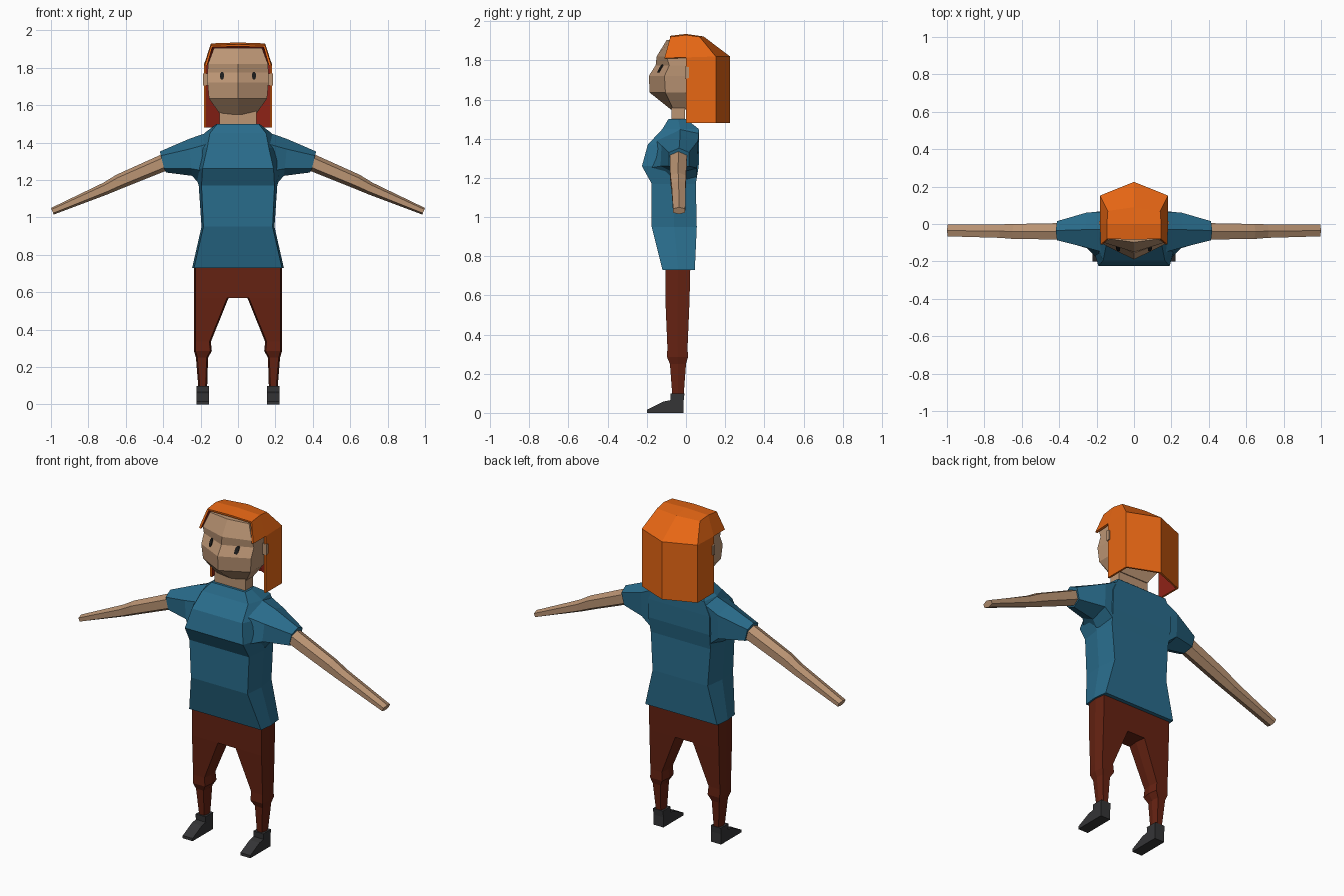
import bpy, bmesh
from mathutils import Vector

if "Cube" in bpy.data.objects:
    bpy.data.objects.remove(bpy.data.objects["Cube"])


def mat(name, r, g, b):
    m = bpy.data.materials.new(name)
    m.diffuse_color = (r, g, b, 1)
    m.use_nodes = True
    m.node_tree.nodes["Principled BSDF"].inputs["Base Color"].default_value = m.diffuse_color
    return m


SKIN = mat("skin", 0.50, 0.30, 0.175)
SHIRT = mat("shirt_blue", 0.022, 0.15, 0.26)
PANTS = mat("trouser_brown", 0.13, 0.016, 0.006)
SHOE = mat("shoe_grey", 0.035, 0.035, 0.037)
HAIR = mat("hair_orange", 0.80, 0.135, 0.007)
HAIR_IN = mat("hair_inner_red", 0.27, 0.016, 0.008)
EYE = mat("eye_black", 0.012, 0.012, 0.012)


def finish(name, bm, mats, mirror):
    me = bpy.data.meshes.new(name)
    bm.to_mesh(me)
    bm.free()
    ob = bpy.data.objects.new(name, me)
    bpy.context.collection.objects.link(ob)
    for m in mats:
        me.materials.append(m)
    if mirror:
        md = ob.modifiers.new("mirror", 'MIRROR')
        md.use_clip = True
    return ob


def loft(name, rings, m, mirror=False):
    """Skin a closed solid through rings with equal point counts."""
    bm = bmesh.new()
    vs = [[bm.verts.new(p) for p in r] for r in rings]
    n = len(vs[0])
    for a, b in zip(vs, vs[1:]):
        for i in range(n):
            j = (i + 1) % n
            bm.faces.new((a[i], a[j], b[j], b[i]))
    bm.faces.new(vs[0])
    bm.faces.new(vs[-1])
    bmesh.ops.recalc_face_normals(bm, faces=bm.faces)
    return finish(name, bm, [m], mirror)


def both(half, z):
    """Full ring from (x, y) points on the right half, front to back."""
    left = [(-x, y) for x, y in reversed(half) if x > 0]
    return [(x, y, z) for x, y in half + left]


# Shirt body: z, front corner, side, back corner
torso = [
    (0.73, (.235, -.12), (.245, -.04), (.235, .045)),
    (0.95, (.185, -.175), (.195, -.06), (.18, .055)),
    (1.17, (.195, -.175), (.21, -.06), (.195, .05)),
    (1.26, (.19, -.225), (.235, -.08), (.20, .065)),
    (1.37, (.165, -.195), (.235, -.04), (.20, .067)),
    (1.45, (.15, -.12), (.18, -.03), (.165, .065)),
    (1.50, (.11, -.09), (.115, -.04), (.10, .0)),
]
loft("shirt_body", [both([a, b, c], z) for z, a, b, c in torso], SHIRT)

# Sleeves: six-sided, flaring out of the shoulder
loft("sleeve", [
    [(.16, -.03, 1.455), (.17, -.15, 1.39), (.19, -.19, 1.25),
     (.20, -.06, 1.17), (.19, .055, 1.20), (.17, .065, 1.43)],
    [(.26, -.03, 1.42), (.26, -.125, 1.365), (.25, -.13, 1.26),
     (.245, -.05, 1.222), (.25, .057, 1.25), (.25, .062, 1.39)],
    [(.418, -.035, 1.352), (.412, -.087, 1.33), (.395, -.087, 1.26),
     (.385, -.04, 1.24), (.395, .015, 1.26), (.412, .015, 1.33)],
], SHIRT, True)


# Arms: top point, bottom point, front and back y
def arm_ring(xt, zt, xb, zb, y0, y1):
    t, b = Vector((xt, 0, zt)), Vector((xb, 0, zb))
    pts = [(.5 * (y0 + y1), 0), (y0, .22), (y0, .78),
           (.5 * (y0 + y1), 1), (y1, .78), (y1, .22)]
    return [t.lerp(b, f) + Vector((0, y, 0)) for y, f in pts]


loft("arm", [arm_ring(*s) for s in [
    (.39, 1.345, .37, 1.255, -.083, .005),
    (.65, 1.228, .62, 1.155, -.080, .0),
    (.72, 1.185, .70, 1.122, -.074, -.002),
    (1.0, 1.05, .985, 1.015, -.066, -.004)]], SKIN, True)


# Trousers: hips plus two tapering legs
def leg_ring(z, x0, x1, y0, y1, b=.008):
    ym = (y0 + y1) / 2
    return [(x0 + b, y0, z), (x1 - b, y0, z), (x1, ym, z),
            (x1 - b, y1, z), (x0 + b, y1, z), (x0, ym, z)]


loft("trouser_hips", [leg_ring(.57, -.235, .235, -.105, .018),
                      leg_ring(.74, -.235, .235, -.105, .022)], PANTS)
loft("trouser_leg", [leg_ring(*s) for s in [
    (.57, .05, .235, -.105, .018),
    (.335, .145, .235, -.095, .008),
    (.285, .14, .235, -.097, .010),
    (.25, .16, .225, -.082, .0),
    (.09, .165, .212, -.07, -.012)]], PANTS, True)

# Shoes: side profile extruded across x
shoe = [(-.012, 0), (-.2, 0), (-.2, .016), (-.115, .058), (-.078, .065),
        (-.08, .098), (-.008, .098), (-.012, .06)]
loft("shoe", [[(x, y, z) for y, z in shoe] for x in (.156, .221)], SHOE, True)

# Neck and head: the face comes to a ridge along the centre
loft("neck", [both([(.1, -.075), (.1, -.005)], z) for z in (1.46, 1.58)], SKIN)
head = [  # z, half width, ridge y, side y, back y
    (1.55, .095, -.078, -.065, .0),
    (1.635, .155, -.185, -.105, .02),
    (1.72, .163, -.19, -.11, .08),
    (1.775, .163, -.155, -.085, .10),
    (1.82, .16, -.15, -.1, .10),
    (1.905, .128, -.098, -.08, .03)]
loft("head", [both([(0, f), (w, s), (w, b)], z) for z, w, f, s, b in head],
     SKIN)

# Ears
loft("ear", [[(x, -.004, 1.705), (x, .016, 1.71), (x, .016, 1.765),
              (x, -.004, 1.77)] for x in (.15, .188)], SKIN, True)


# Eyes: thin plates lying on the sloping face
def on_face(x, z, d):
    return (x, -.149 + .545 * (z - 1.72) + .45 * (x - .085) + d, z)


eye = [(.079, 1.738), (.091, 1.738), (.095, 1.748), (.095, 1.768),
       (.089, 1.778), (.081, 1.778), (.076, 1.768), (.076, 1.748)]
loft("eye", [[on_face(x, z, d) for x, z in eye] for d in (-.006, .003)],
     EYE, True)

# Hair: half shell, mirrored and thickened with a red lining
P = dict(
    a0=(.182, 0, 1.48), b0=(.182, .152, 1.48), c0=(0, .225, 1.48),
    f1=(.178, -.11, 1.812), a1=(.182, 0, 1.815), b1=(.182, .152, 1.82),
    c1=(0, .225, 1.82), f2=(.145, -.08, 1.92), a2=(.145, 0, 1.93),
    b2=(.14, .07, 1.92), c2=(0, .09, 1.922), F=(0, -.083, 1.925),
    A=(0, 0, 1.935))
bm = bmesh.new()
V = {k: bm.verts.new(p) for k, p in P.items()}
for f in ("a0 b0 b1 a1", "b0 c0 c1 b1", "f1 a1 a2 f2", "a1 b1 b2 a2",
          "b1 c1 c2 b2", "f2 a2 A F", "a2 b2 c2 A"):
    bm.faces.new([V[k] for k in f.split()])
bm.normal_update()
for f in bm.faces:
    if f.normal.dot(f.calc_center_median() - Vector((0, .03, 1.7))) < 0:
        f.normal_flip()
hair = finish("hair", bm, [HAIR, HAIR_IN], True)
sol = hair.modifiers.new("thickness", 'SOLIDIFY')
sol.thickness = .012
sol.offset = -1
sol.material_offset = 1
